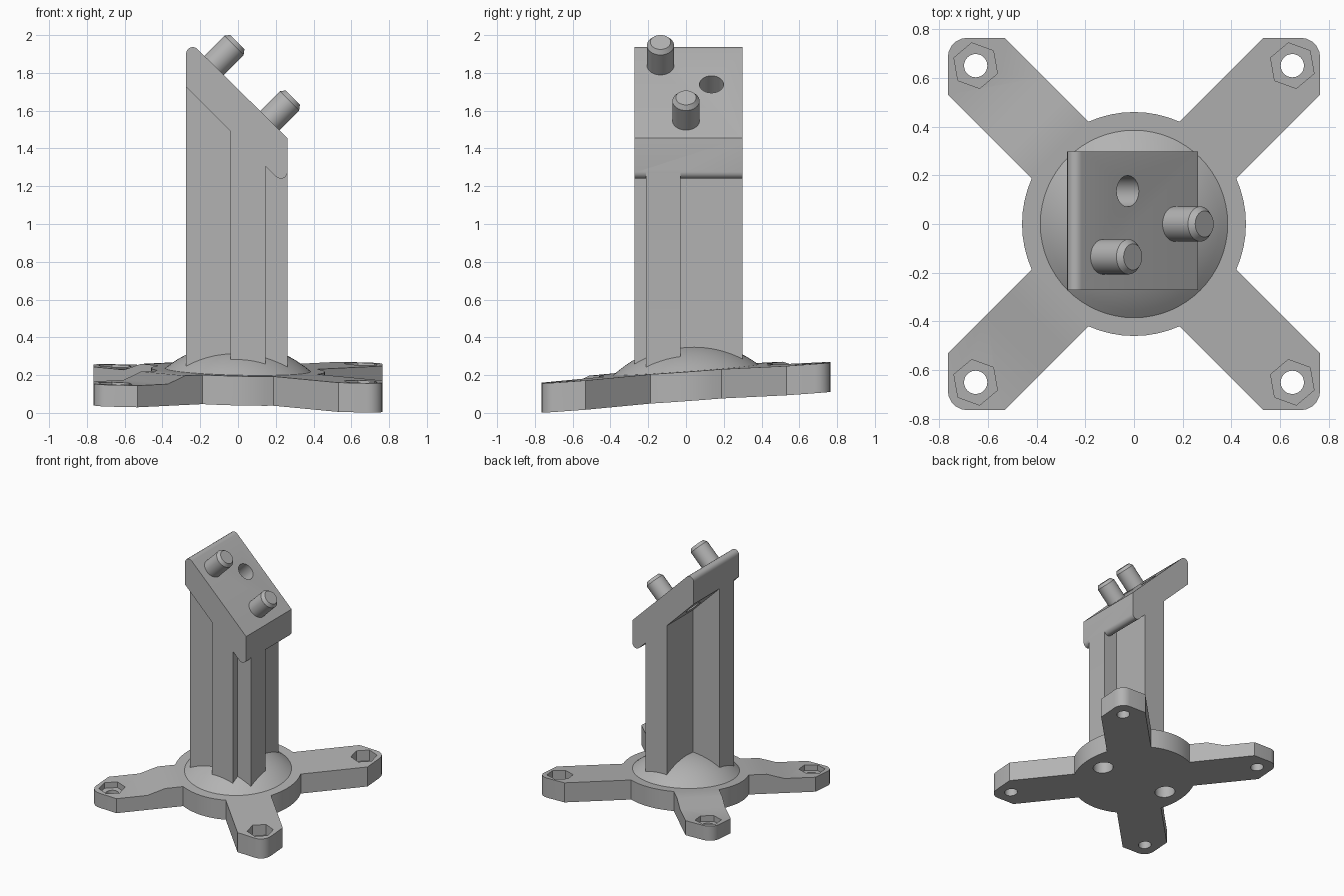
import bpy
import bmesh
from math import sin, cos, radians, sqrt, asin, degrees
from mathutils import Matrix, Vector

cube = bpy.data.objects.get("Cube")
if cube:
    bpy.data.objects.remove(cube, do_unlink=True)

grey = bpy.data.materials.new("mid grey")
grey.use_nodes = True
COLOUR = (0.45, 0.45, 0.45, 1)
grey.diffuse_color = COLOUR
grey.node_tree.nodes["Principled BSDF"].inputs["Base Color"].default_value = COLOUR


def tilt(p):
    """Lean the foot: heights follow a sloping ground plane."""
    return (p[0], p[1], p[2] + 0.0725 - 0.023 * p[0] + 0.072 * p[1])


def side(p):
    """Stand a flat profile up in xz, with depth along y."""
    return (p[0], p[2], p[1])


def finish(name, bm, place):
    for v in bm.verts:
        v.co = Vector(place(v.co))
    bmesh.ops.recalc_face_normals(bm, faces=bm.faces)
    mesh = bpy.data.meshes.new(name)
    bm.to_mesh(mesh)
    bm.free()
    mesh.materials.append(grey)
    obj = bpy.data.objects.new(name, mesh)
    bpy.context.collection.objects.link(obj)
    return obj


def prism(name, pts, lo, hi, place=lambda p: p):
    bm = bmesh.new()
    face = bm.faces.new([bm.verts.new((x, y, lo)) for x, y in pts])
    top = bmesh.ops.extrude_face_region(bm, geom=[face])["geom"]
    bmesh.ops.translate(bm, vec=(0, 0, hi - lo),
                        verts=[g for g in top if isinstance(g, bmesh.types.BMVert)])
    return finish(name, bm, place)


def lathe(name, profile, place, steps=32):
    bm = bmesh.new()
    verts = [bm.verts.new((r, 0, z)) for r, z in profile]
    edges = [bm.edges.new(pair) for pair in zip(verts, verts[1:])]
    bmesh.ops.spin(bm, geom=verts + edges, cent=(0, 0, 0), axis=(0, 0, 1),
                   angle=radians(360), steps=steps)
    bmesh.ops.remove_doubles(bm, verts=bm.verts, dist=0.0005)
    return finish(name, bm, place)


def arc(cx, cy, r, start, end, steps):
    angles = [radians(start + (end - start) * i / steps) for i in range(steps + 1)]
    return [(cx + r * cos(a), cy + r * sin(a)) for a in angles]


def combine(obj, tool, operation):
    mod = obj.modifiers.new("cut", "BOOLEAN")
    mod.operation, mod.solver, mod.object = operation, "EXACT", tool
    bpy.context.view_layer.objects.active = obj
    bpy.ops.object.modifier_apply(modifier=mod.name)
    bpy.data.objects.remove(tool, do_unlink=True)


def smooth(obj):
    bpy.ops.object.select_all(action="DESELECT")
    obj.select_set(True)
    bpy.context.view_layer.objects.active = obj
    bpy.ops.object.shade_smooth_by_angle(angle=radians(30))


# Foot plate: round hub with four diagonal arms
HUB, HALF, SPAN, THICK, TIP = 0.46, 0.165, 0.765, 0.155, 0.115
root, tip = sqrt(HUB ** 2 - HALF ** 2), SPAN * sqrt(2)
gap = degrees(asin(HALF / HUB))
arm = [(root, -HALF), (tip - HALF, -HALF)]
arm += arc(tip - 0.08 * sqrt(2), 0, 0.08, -45, 45, 5)
arm += [(tip - HALF, HALF)]
arm += arc(0, 0, HUB, gap, 90 - gap, 8)[:-1]
turns = [Matrix.Rotation(radians(45 + 90 * k), 3, "Z") for k in range(4)]
outline = [(t @ Vector((u, v, 0)))[:2] for t in turns for u, v in arm]
foot = prism("foot_plate", outline, 0, THICK, tilt)

# Ramps, nut pockets and bolt holes of the arms
ramp = [(0.56, THICK), (0.69, TIP), (1.3, TIP), (1.3, 0.4), (0.56, 0.4)]
for t in turns:
    centre = t @ Vector((0.92, 0, 0))
    combine(foot, prism("ramp_cutter", ramp, -0.3, 0.3,
                        lambda p: tilt(t @ Vector(side(p)))), "DIFFERENCE")
    hexagon = arc(centre.x, centre.y, 0.095, 40, 340, 5)
    combine(foot, prism("nut_cutter", hexagon, 0.07, 0.3, tilt), "DIFFERENCE")
    bolt = arc(centre.x, centre.y, 0.048, 0, 345, 23)
    combine(foot, prism("bolt_cutter", bolt, -0.1, 0.3, tilt), "DIFFERENCE")

# Blind holes under the hub
for x in (-0.3, 0.3):
    combine(foot, prism("recess_cutter", arc(x, 0, 0.075, 0, 345, 23), -0.1, 0.1, tilt),
            "DIFFERENCE")
smooth(foot)

# Shallow dome on the hub
dome_profile = [(r, z + THICK - 0.46) for r, z in arc(0, 0, 0.6, 50, 90, 10)]
smooth(lathe("dome", dome_profile, tilt, 64))

# Sloping head and the cross-shaped post beneath it
LEFT, RIGHT, FRONT, BACK = -0.275, 0.262, -0.272, 0.298
head_profile = [(LEFT, 1.725)] + arc(LEFT + 0.035, 1.902, 0.035, 180, 45, 6)
head_profile += [(RIGHT, 1.455)] + arc(RIGHT - 0.035, 1.275, 0.035, 0, -135, 6)
post = prism("post_and_head", head_profile, FRONT, BACK, side)


def rib(x0, x1, y0, y1):
    profile = [(x0, 0.2), (x1, 0.2), (x1, 1.55 - x1), (x0, 1.55 - x0)]
    combine(post, prism("rib", profile, y0, y1, side), "UNION")


rib(LEFT, RIGHT, -0.212, -0.03)
rib(-0.04, 0.145, FRONT, BACK)


def on_slope(x, y):
    """Frame on the sloping face, pointing straight out of it."""
    frame = Matrix.Translation((x, y, 1.715 - x)) @ Matrix.Rotation(radians(45), 4, "Y")
    return lambda p: frame @ Vector(p)


# Through hole and locating pins of the head
bore = [(0, -0.35), (0.064, -0.35), (0.064, 0.1), (0, 0.1)]
combine(post, lathe("bore_cutter", bore, on_slope(-0.025, 0.135)), "DIFFERENCE")
smooth(post)
pin_profile = [(0, -0.05), (0.072, -0.05), (0.072, 0.148), (0.054, 0.172), (0, 0.172)]
for name, x, y in (("upper_pin", -0.126, -0.135), ("lower_pin", 0.168, 0)):
    smooth(lathe(name, pin_profile, on_slope(x, y)))
